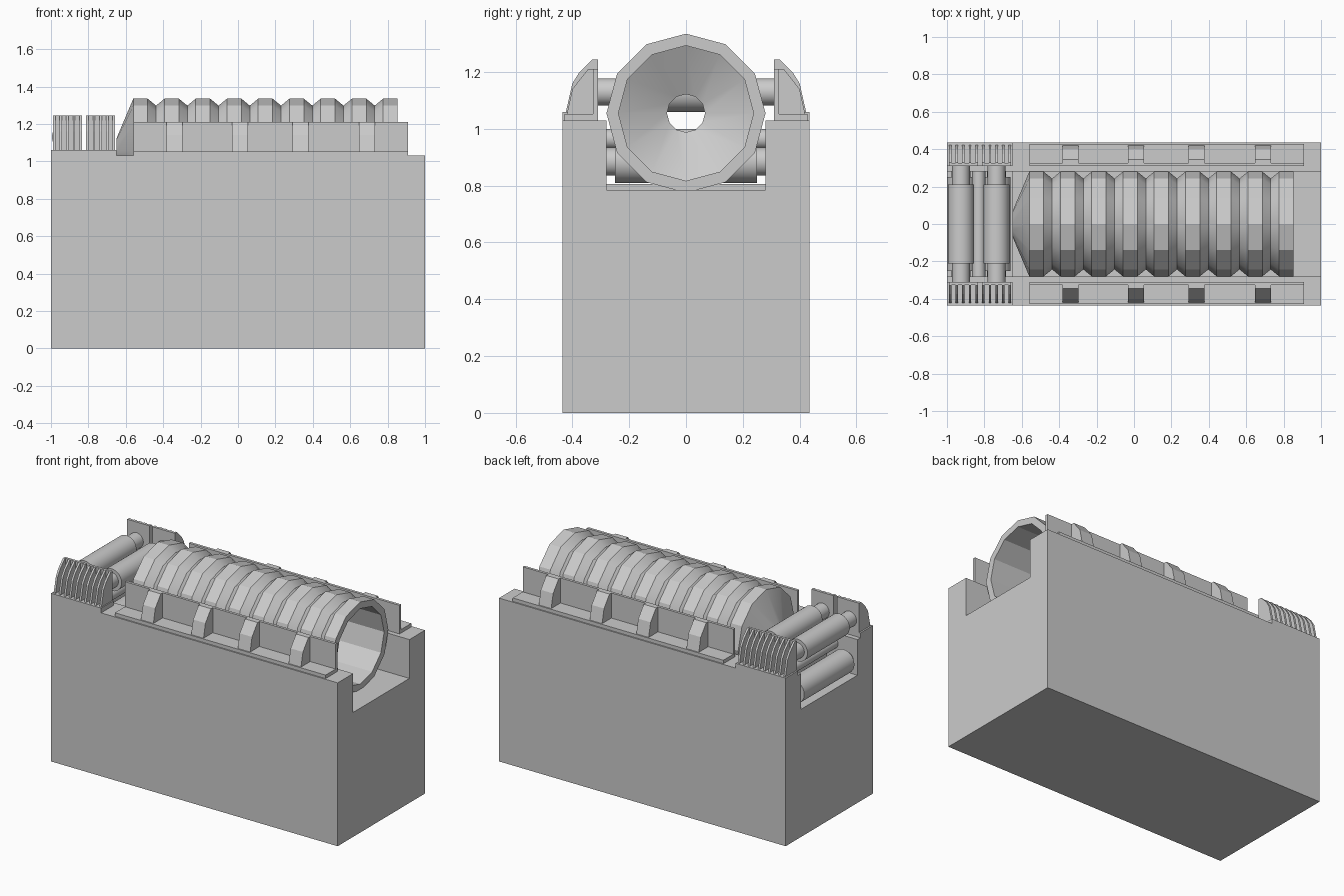
import bpy, bmesh, math

if "Cube" in bpy.data.objects:
    bpy.data.objects.remove(bpy.data.objects["Cube"])

grey = bpy.data.materials.new("light_grey")
grey.diffuse_color = (0.6, 0.6, 0.6, 1)
grey.use_nodes = True
grey.node_tree.nodes["Principled BSDF"].inputs["Base Color"].default_value = grey.diffuse_color


def make(name, verts, faces, smooth=None):
    me = bpy.data.meshes.new(name)
    me.from_pydata(verts, [], faces)
    bm = bmesh.new()
    bm.from_mesh(me)
    bmesh.ops.recalc_face_normals(bm, faces=bm.faces)
    bm.to_mesh(me)
    bm.free()
    ob = bpy.data.objects.new(name, me)
    bpy.context.collection.objects.link(ob)
    me.materials.append(grey)
    if smooth:
        bpy.ops.object.select_all(action='DESELECT')
        ob.select_set(True)
        bpy.context.view_layer.objects.active = ob
        bpy.ops.object.shade_smooth_by_angle(angle=math.radians(smooth))
    return ob


def prism(name, profile, x0, x1):
    """Extrude a (y, z) profile along x."""
    n = len(profile)
    verts = [(x, y, z) for x in (x0, x1) for y, z in profile]
    faces = [tuple(range(n)), tuple(range(n, 2 * n))]
    faces += [(i, (i + 1) % n, n + (i + 1) % n, n + i) for i in range(n)]
    return make(name, verts, faces)


def box(name, x0, x1, y0, y1, z0, z1):
    return prism(name, [(y0, z0), (y1, z0), (y1, z1), (y0, z1)], x0, x1)


def lathe(name, profile, sides, place, closed, smooth):
    """Spin (along, radius) points; place maps (along, u, v) to a position."""
    n = len(profile)
    verts, faces = [], []
    for a, r in profile:
        for k in range(sides):
            t = 2 * math.pi * k / sides
            verts.append(place(a, r * math.sin(t), r * math.cos(t)))
    for i in range(n if closed else n - 1):
        j = (i + 1) % n
        for k in range(sides):
            m = (k + 1) % sides
            faces.append((i * sides + k, i * sides + m, j * sides + m, j * sides + k))
    if not closed:
        faces += [tuple(range(sides)), tuple(range((n - 1) * sides, n * sides))]
    return make(name, verts, faces, smooth)


def roller(name, x, z, profile):
    lathe(name, profile, 24, lambda a, u, v: (x + u, a, z + v), False, 30)


# Base block with a channel along the top
prism("base_block", [(-.435, 0), (.435, 0), (.435, 1.03), (.28, 1.03),
                     (.28, .785), (-.28, .785), (-.28, 1.03), (-.435, 1.03)], -1, 1)
box("roller_floor_plate", -1, -.65, -.28, .28, .785, .805)

# Ribbed hollow drum with a tapered nozzle
outer = [(-.65, .067)]
for i in range(9):
    x = -.56 + .167 * i
    outer += [(x, .28), (x + .077, .28)]
    if i < 8:
        outer.append((x + .122, .243))
inner = [(.853, .238), (-.55, .238), (-.64, .067)]
lathe("ribbed_drum", outer + inner, 12,
      lambda a, u, v: (a, u, 1.055 + v), True, 29)

# Feed rollers: upper and lower pairs, with a thin rod between
for i, x in enumerate((-.925, -.735)):
    roller(f"upper_roller_{i}", x, 1.13,
           [(-.312, .048), (-.21, .048), (-.21, .07), (.21, .07), (.21, .048), (.312, .048)])
    roller(f"lower_roller_{i}", x, .885,
           [(-.28, .05), (-.25, .05), (-.25, .075), (.25, .075), (.25, .05), (.28, .05)])
roller("middle_rod", -.83, .965, [(-.28, .035), (.28, .035)])

for side, s in (("front", -1), ("back", 1)):
    # Long side rail: foot strip, upright plate and brackets
    box(f"{side}_rail_foot", -.56, .91, s * .31, s * .427, 1.03, 1.052)
    box(f"{side}_rail_plate", -.56, .91, s * .31, s * .327, 1.03, 1.21)
    bracket = [(s * y, z) for y, z in
               ((.32, 1.04), (.422, 1.04), (.4, 1.14), (.345, 1.21), (.32, 1.21))]
    for i, x in enumerate((-.34, .01, .335, .69)):
        prism(f"{side}_rail_bracket_{i}", bracket, x - .043, x + .043)

    # Roller supports: foot, two upright plates and thin fins
    box(f"{side}_support_foot", -1, -.65, s * .31, s * .435, 1.03, 1.06)
    fin = [(s * y, z) for y, z in
           ((.315, 1.05), (.425, 1.05), (.4, 1.16), (.375, 1.2), (.33, 1.245), (.315, 1.245))]
    for i, x0 in enumerate((-.99, -.812)):
        box(f"{side}_support_plate_{i}", x0, x0 + .155, s * .31, s * .325, 1.05, 1.245)
        for k in range(5):
            x = x0 + .0355 * k
            prism(f"{side}_support_fin_{i}_{k}", fin, x, x + .013)
